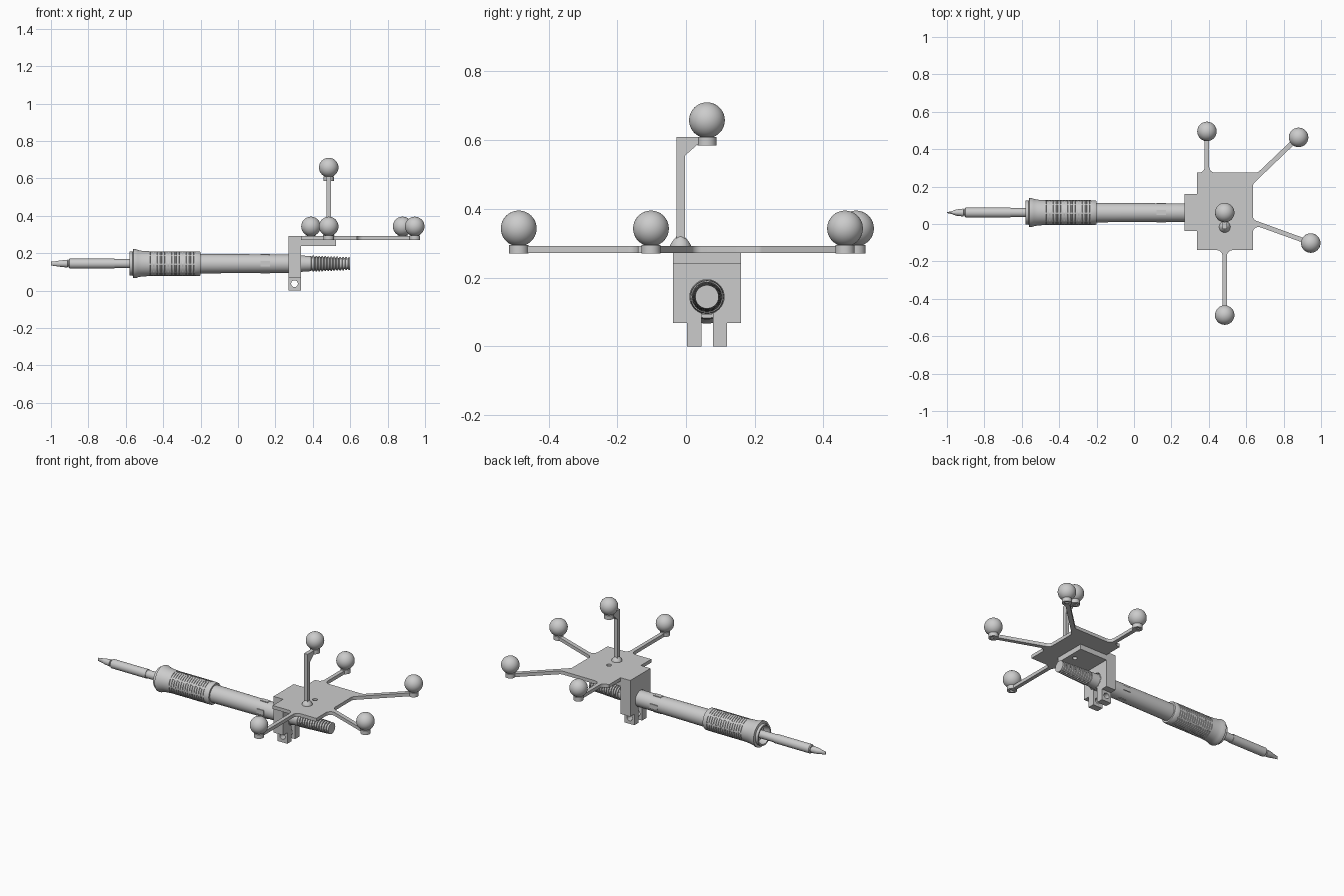
import bpy, bmesh, math
from mathutils import Vector

if "Cube" in bpy.data.objects:
    bpy.data.objects.remove(bpy.data.objects["Cube"])

CY, CZ = 0.061, 0.144          # axis of the iron
Z0, Z1 = 0.271, 0.292          # marker plate bottom and top


def finish(bm, name, smooth=True):
    bmesh.ops.recalc_face_normals(bm, faces=bm.faces[:])
    me = bpy.data.meshes.new(name)
    bm.to_mesh(me)
    bm.free()
    ob = bpy.data.objects.new(name, me)
    bpy.context.collection.objects.link(ob)
    bpy.ops.object.select_all(action='DESELECT')
    ob.select_set(True)
    bpy.context.view_layer.objects.active = ob
    if smooth:
        bpy.ops.object.shade_smooth_by_angle(angle=math.radians(32))
    return ob


def lathe(name, profile, origin, axis='X', n=48, shape=None):
    """Spin (along, radius) points; shape may adjust each point."""
    bm, rings = bmesh.new(), []
    for a, r in profile:
        ring = []
        for i in range(n):
            t = math.tau * i / n
            u, v = r * math.cos(t), r * math.sin(t)
            if shape:
                u, v = shape(a, u, v, i)
            p = Vector((a, u, v) if axis == 'X' else (u, v, a))
            ring.append(bm.verts.new(p + Vector(origin)))
        rings.append(ring)
    for A, B in zip(rings, rings[1:]):
        for i in range(n):
            j = (i + 1) % n
            bm.faces.new((A[i], A[j], B[j], B[i]))
    bm.faces.new(rings[0])
    bm.faces.new(rings[-1])
    return finish(bm, name)


def prism(name, pts, lo, hi, axis):
    """Extrude a flat outline along one axis."""
    put = {'X': lambda p, h: (h, p[0], p[1]), 'Z': lambda p, h: (p[0], p[1], h)}[axis]
    bm = bmesh.new()
    f = bm.faces.new([bm.verts.new(put(p, lo)) for p in pts])
    out = bmesh.ops.extrude_face_region(bm, geom=[f])
    d = Vector(put((0, 0), hi - lo))
    bmesh.ops.translate(bm, vec=d, verts=[v for v in out['geom'] if isinstance(v, bmesh.types.BMVert)])
    return finish(bm, name)


def box(name, lo, hi):
    return prism(name, [(lo[0], lo[1]), (hi[0], lo[1]), (hi[0], hi[1]), (lo[0], hi[1])], lo[2], hi[2], 'Z')


def drill(ob, p, q, r):
    """Cut a round hole through ob from p to q."""
    p, q = Vector(p), Vector(q)
    bm = bmesh.new()
    bmesh.ops.create_cone(bm, cap_ends=True, segments=32, radius1=r, radius2=r, depth=(q - p).length)
    rot = (q - p).to_track_quat('Z', 'Y').to_matrix()
    bmesh.ops.rotate(bm, matrix=rot, verts=bm.verts)
    bmesh.ops.translate(bm, vec=(p + q) / 2, verts=bm.verts)
    cutter = finish(bm, "hole_cutter", False)
    cutter.hide_render = True
    m = ob.modifiers.new("hole", 'BOOLEAN')
    m.operation, m.solver, m.object = 'DIFFERENCE', 'EXACT', cutter
    bpy.context.view_layer.objects.active = ob
    bpy.ops.object.modifier_apply(modifier=m.name)
    bpy.data.objects.remove(cutter)


def fillet(pts, steps=6):
    """Outline points (x, y, radius) to rounded corners; radius 0 keeps a corner."""
    out = []
    for i, (x, y, r) in enumerate(pts):
        p = Vector((x, y))
        if not r:
            out.append(p)
            continue
        a = (Vector(pts[i - 1][:2]) - p).normalized()
        b = (Vector(pts[(i + 1) % len(pts)][:2]) - p).normalized()
        half = a.angle(b) / 2
        c = p + (a + b).normalized() * (r / math.sin(half))
        d = r / math.tan(half)
        s, e = p + a * d - c, p + b * d - c
        for k in range(steps + 1):
            out.append(c + s.lerp(e, k / steps).normalized() * r)
    return out


AX = (0, CY, CZ)

# heating tip, flattened to a chisel, and shaft
lathe("tip", [(-1.0, 0.010), (-0.975, 0.013), (-0.95, 0.017), (-0.912, 0.021), (-0.91, 0.016), (-0.89, 0.016)], AX,
      shape=lambda a, u, v, i: (u * min(1, max(0.2, (a + 1.01) / 0.06)), v))
lathe("shaft", [(-0.905, 0.021), (-0.90, 0.027), (-0.66, 0.027), (-0.66, 0.024), (-0.53, 0.024)], AX)

# grip with a cupped front flange and broken ring grooves
grip = [(-0.54, 0.02), (-0.54, 0.048), (-0.58, 0.055), (-0.58, 0.064), (-0.563, 0.064), (-0.56, 0.078),
        (-0.548, 0.078), (-0.535, 0.073), (-0.515, 0.069), (-0.485, 0.067)]
grooves = set()
for k in range(16):
    x = -0.47 + k * 0.0155
    grip += [(x, 0.066), (x + 0.001, 0.066), (x + 0.007, 0.066), (x + 0.008, 0.066)]
    grooves |= {round(x + 0.001, 5), round(x + 0.007, 5)}
grip += [(-0.205, 0.065), (-0.20, 0.062), (-0.20, 0.045)]


def groove(a, u, v, i):
    s = 0.955 if round(a, 5) in grooves and i % 8 > 1 else 1
    return u * s, v * s


lathe("grip", grip, AX, n=64, shape=groove)

# rear handle with four small clips
lathe("handle", [(-0.21, 0.052), (-0.19, 0.052), (0.10, 0.050), (0.29, 0.049), (0.335, 0.047), (0.335, 0.03)], AX)
for k in range(4):
    t = k * math.pi / 2
    y, z = CY + 0.046 * math.cos(t), CZ + 0.046 * math.sin(t)
    w, h = (0.006, 0.014) if k % 2 == 0 else (0.014, 0.006)
    box(f"handle_clip_{k + 1}", (0.12, y - w, z - h), (0.17, y + w, z + h))

# ribbed cable strain relief
relief = [(0.32, 0.03), (0.32, 0.045), (0.39, 0.040)]
for k in range(13):
    x, r = 0.392 + k * 0.016, 0.043 - k * 0.0007
    relief += [(x, r - 0.006), (x + 0.005, r - 0.006), (x + 0.006, r), (x + 0.015, r - 0.0005)]
lathe("strain_relief", relief + [(0.60, 0.034)], AX)

# clamp: keyhole outline around the handle, with two legs
R, s0, s1 = 0.050, 0.045 - CY, 0.079 - CY
a0, a1 = math.pi + math.acos(-s0 / R), math.tau - math.acos(s1 / R)
a1 -= math.tau
bore = [(CY + R * math.cos(a), CZ + R * math.sin(a)) for a in (a0 + (a1 - a0) * k / 40 for k in range(41))]
clamp = prism("clamp", [(-0.038, Z1), (-0.038, 0.068), (0.003, 0.068), (0.003, 0), (0.045, 0)] + bore +
              [(0.079, 0), (0.12, 0), (0.12, 0.068), (0.16, 0.068), (0.16, Z1)], 0.27, 0.336, 'X')
drill(clamp, (0.302, -0.1, 0.037), (0.302, 0.3, 0.037), 0.018)

# shelf behind the clamp
shelf = box("clamp_shelf", (0.336, -0.038, 0.239), (0.525, 0.16, Z0))
drill(shelf, (0.485, CY, 0.2), (0.485, CY, 0.3), 0.014)

# marker plate with four arms in one outline
w, F = 0.012, 0.03
outline = [(0.336, -0.14, 0), (0.485 - w, -0.14, F), (0.485 - w, -0.487, 0), (0.485 + w, -0.487, 0),
           (0.485 + w, -0.14, F), (0.635, -0.14, 0),
           (0.635, -0.003, F), (0.941, -0.113, 0), (0.949, -0.090, 0), (0.635, 0.024, F),
           (0.635, 0.213, F), (0.889, 0.456, 0), (0.871, 0.474, 0), (0.662, 0.275, F),
           (0.39 + w, 0.275, F), (0.39 + w, 0.497, 0), (0.39 - w, 0.497, 0), (0.39 - w, 0.275, F),
           (0.336, 0.275, 0)]
plate = prism("marker_plate", fillet(outline), Z0, Z1, 'Z')
drill(plate, (0.485, CY, 0.2), (0.485, CY, 0.4), 0.014)

# bent post carrying the top marker, with a cone foot
prism("marker_post", [(-0.028, 0.28), (-0.003, 0.28), (-0.003, 0.555), (0.033, 0.587), (0.062, 0.587),
                      (0.062, 0.609), (-0.028, 0.609)], 0.473, 0.497, 'X')
lathe("post_foot", [(0.285, 0.03), (0.295, 0.03), (0.305, 0.024), (0.323, 0.009)], (0.485, -0.016, 0), 'Z', 32)

# marker balls on recessed discs
for k, (x, y, z) in enumerate([(0.39, 0.495, Z0), (0.88, 0.463, Z0), (0.945, -0.102, Z0),
                               (0.485, -0.487, Z0), (0.485, CY, 0.586)]):
    lathe(f"marker_disc_{k + 1}", [(0.012, 0.014), (-0.001, 0.014), (-0.001, 0.028), (0.024, 0.028), (0.024, 0.01)],
          (x, y, z), 'Z', 32)
    bm = bmesh.new()
    bmesh.ops.create_uvsphere(bm, u_segments=48, v_segments=32, radius=0.052)
    bmesh.ops.translate(bm, vec=(x, y, z + 0.072), verts=bm.verts)
    finish(bm, f"marker_ball_{k + 1}")
